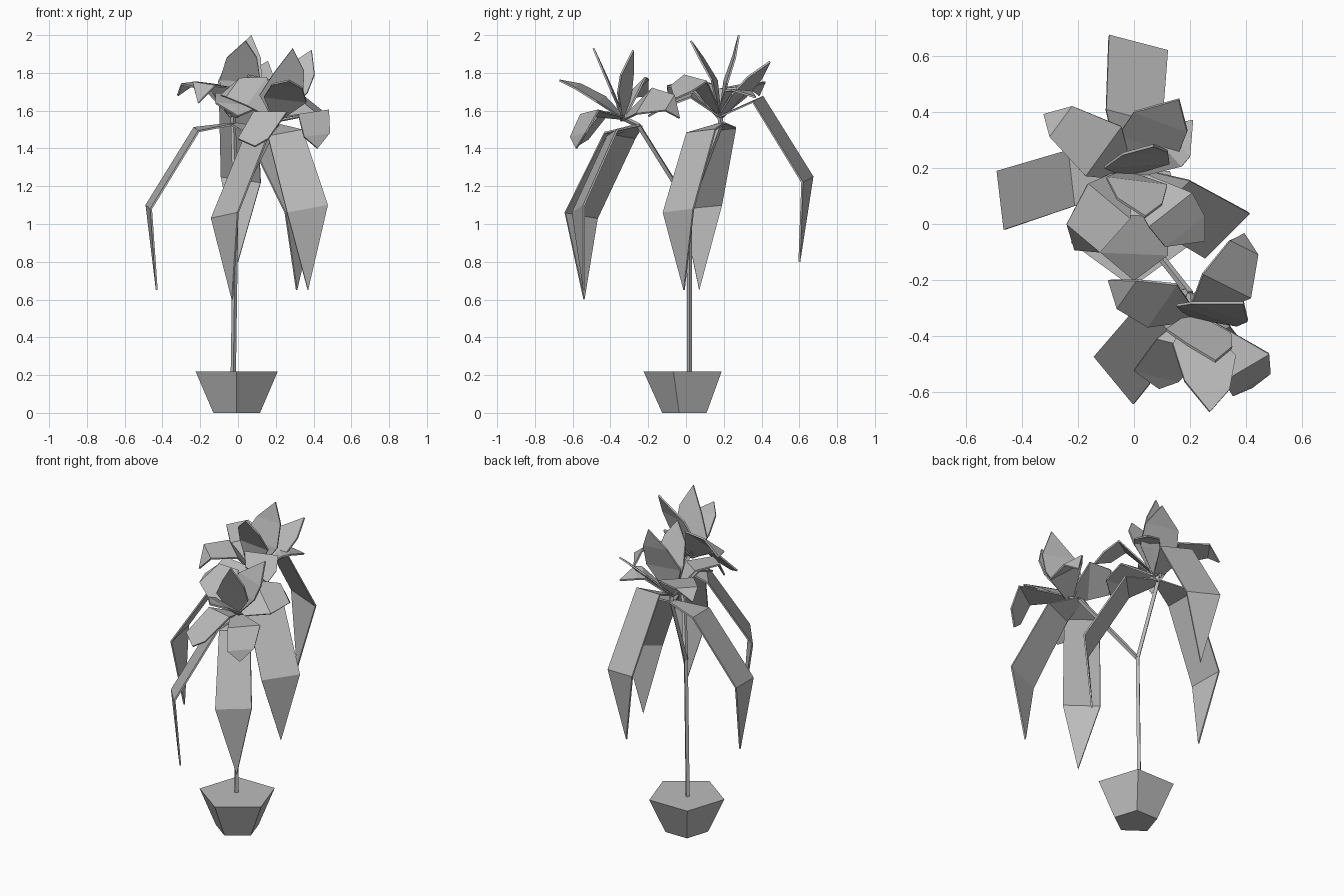
import bpy
import bmesh
import math
from mathutils import Vector

old = bpy.data.objects.get("Cube")
if old:
    bpy.data.objects.remove(old, do_unlink=True)

# One plain grey for the whole plant
grey = bpy.data.materials.new("plain grey")
grey.use_nodes = True
tone = (.5, .5, .5, 1)
grey.diffuse_color = tone
grey.node_tree.nodes["Principled BSDF"].inputs["Base Color"].default_value = tone


def add_object(name, bm):
    bmesh.ops.recalc_face_normals(bm, faces=bm.faces[:])
    mesh = bpy.data.meshes.new(name)
    bm.to_mesh(mesh)
    bm.free()
    mesh.materials.append(grey)
    obj = bpy.data.objects.new(name, mesh)
    bpy.context.collection.objects.link(obj)
    return obj


def pot():
    """Five-sided tapered pot with a flat top."""
    bm = bmesh.new()
    rings = []
    for radius, height in ((.13, 0), (.229, .22)):
        ring = []
        for side in range(5):
            angle = math.tau * side / 5 - math.pi / 2
            ring.append(bm.verts.new((radius * math.cos(angle) - .007,
                                      radius * math.sin(angle) + .004, height)))
        rings.append(ring)
        bm.faces.new(ring)
    low, high = rings
    for i in range(5):
        j = (i + 1) % 5
        bm.faces.new((low[i], low[j], high[j], high[i]))
    add_object("pot", bm)


def rod(name, start, end, radius=.014):
    """Thin four-sided stalk between two points."""
    start, end = Vector(start), Vector(end)
    axis = end - start
    bm = bmesh.new()
    bmesh.ops.create_cone(bm, cap_ends=True, segments=4, radius1=radius,
                          radius2=radius, depth=axis.length)
    turn = axis.to_track_quat("Z", "Y").to_matrix()
    bmesh.ops.rotate(bm, matrix=turn, verts=bm.verts[:])
    bmesh.ops.translate(bm, vec=(start + end) / 2, verts=bm.verts[:])
    add_object(name, bm)


def leaf(name, head, shoulder, left, right, tip, ratio):
    """Folded blade: narrow base, shoulder edge, knee edge and a point."""
    head, shoulder, left, right = map(Vector, (head, shoulder, left, right))
    half = (right - left) / 2
    rows = ((head, half.normalized() * .025), (shoulder, half * ratio),
            ((left + right) / 2, half))
    bm = bmesh.new()
    pairs = [(bm.verts.new(c - h), bm.verts.new(c + h)) for c, h in rows]
    for (a, b), (c, d) in zip(pairs, pairs[1:]):
        bm.faces.new((a, b, d))
        bm.faces.new((a, d, c))
    bm.faces.new((*pairs[-1], bm.verts.new(tip)))
    obj = add_object(name, bm)
    skin = obj.modifiers.new("thickness", "SOLIDIFY")
    skin.thickness = .01
    skin.offset = 0


pot()

# Stem forking into two crowns, each with leaves below and petals above
fork = (-.012, .018, 1.09)
back_stalk = (-.025, .185, 1.53)
back_crown = (-.025, .18, 1.57)
front_stalk = (.2, -.25, 1.52)
front_crown = (.21, -.33, 1.56)
rod("stem", (-.025, .018, .2), fork)
rod("back_branch", fork, back_stalk)
rod("back_branch_end", back_stalk, back_crown)
rod("front_branch", fork, front_stalk)
rod("front_branch_end", front_stalk, front_crown)

# Long hanging leaves
leaf("back_left_hanging_leaf", back_stalk, shoulder=(.12, .08, 1.49),
     left=(.25, -.12, 1.06), right=(.41, .04, 1.08), tip=(.31, -.01, .65), ratio=.95)
leaf("back_right_hanging_leaf", back_stalk, shoulder=(-.22, .165, 1.5),
     left=(-.46, -.02, 1.08), right=(-.485, .19, 1.1), tip=(-.43, .07, .65), ratio=.95)
leaf("rear_hanging_leaf", back_crown, shoulder=(0, .38, 1.66),
     left=(-.09, .67, 1.25), right=(.12, .615, 1.22), tip=(0, .6, .8), ratio=.95)
leaf("front_right_hanging_leaf", front_stalk, shoulder=(.1, -.35, 1.47),
     left=(-.14, -.47, 1.03), right=(0, -.64, 1.06), tip=(-.03, -.54, .6), ratio=.95)
leaf("front_left_hanging_leaf", front_stalk, shoulder=(.25, -.39, 1.48),
     left=(.26, -.6, 1.06), right=(.475, -.54, 1.1), tip=(.37, -.54, .65), ratio=.85)

# Petals of the back crown
leaf("back_upright_petal", back_crown, shoulder=(.01, .21, 1.75),
     left=(-.04, .25, 1.89), right=(.12, .26, 1.88), tip=(.07, .28, 2), ratio=1.45)
leaf("back_forward_petal", back_crown, shoulder=(.01, .15, 1.76),
     left=(-.06, .09, 1.88), right=(.1, .07, 1.88), tip=(.04, .025, 1.97), ratio=1.35)
leaf("back_rear_petal", back_crown, shoulder=(.05, .28, 1.68),
     left=(0, .4, 1.77), right=(.19, .33, 1.78), tip=(.16, .445, 1.86), ratio=1.1)
leaf("back_right_rear_petal", back_crown, shoulder=(-.11, .26, 1.72),
     left=(-.3, .31, 1.74), right=(-.22, .42, 1.75), tip=(-.32, .39, 1.68), ratio=1.6)
leaf("back_right_front_petal", back_crown, shoulder=(-.09, .08, 1.73),
     left=(-.24, 0, 1.75), right=(-.12, -.1, 1.73), tip=(-.21, -.09, 1.64), ratio=1.25)
leaf("back_front_petal", back_crown, shoulder=(0, .03, 1.68),
     left=(-.12, -.1, 1.64), right=(.12, -.11, 1.62), tip=(0, -.2, 1.57), ratio=1)
leaf("back_left_front_petal", back_crown, shoulder=(.13, .05, 1.77),
     left=(.11, -.08, 1.73), right=(.25, .03, 1.7), tip=(.25, -.06, 1.66), ratio=1.1)
leaf("back_left_rear_petal", back_crown, shoulder=(.12, .26, 1.7),
     left=(.2, .24, 1.71), right=(.1, .35, 1.7), tip=(.21, .37, 1.67), ratio=1)

# Petals of the front crown
leaf("front_upright_petal", front_crown, shoulder=(.26, -.325, 1.7),
     left=(.21, -.28, 1.8), right=(.405, -.345, 1.79), tip=(.39, -.28, 1.92), ratio=1.1)
leaf("front_forward_petal", front_crown, shoulder=(.23, -.385, 1.69),
     left=(.19, -.43, 1.8), right=(.35, -.44, 1.81), tip=(.29, -.49, 1.93), ratio=1.45)
leaf("front_leaning_petal", front_crown, shoulder=(.25, -.45, 1.66),
     left=(.18, -.56, 1.74), right=(.34, -.59, 1.72), tip=(.27, -.67, 1.76), ratio=1.4)
leaf("front_right_rear_petal", front_crown, shoulder=(.1, -.29, 1.7),
     left=(-.06, -.3, 1.67), right=(.01, -.2, 1.77), tip=(-.09, -.2, 1.68), ratio=1.5)
leaf("front_left_rear_petal", front_crown, shoulder=(.33, -.22, 1.65),
     left=(.34, -.06, 1.68), right=(.44, -.11, 1.6), tip=(.39, -.035, 1.56), ratio=1.7)
leaf("front_right_petal", front_crown, shoulder=(.17, -.43, 1.59),
     left=(0, -.52, 1.45), right=(.16, -.56, 1.45), tip=(.09, -.585, 1.41), ratio=1.1)
leaf("front_left_petal", front_crown, shoulder=(.4, -.51, 1.59),
     left=(.35, -.61, 1.46), right=(.485, -.53, 1.48), tip=(.42, -.58, 1.4), ratio=1.2)
